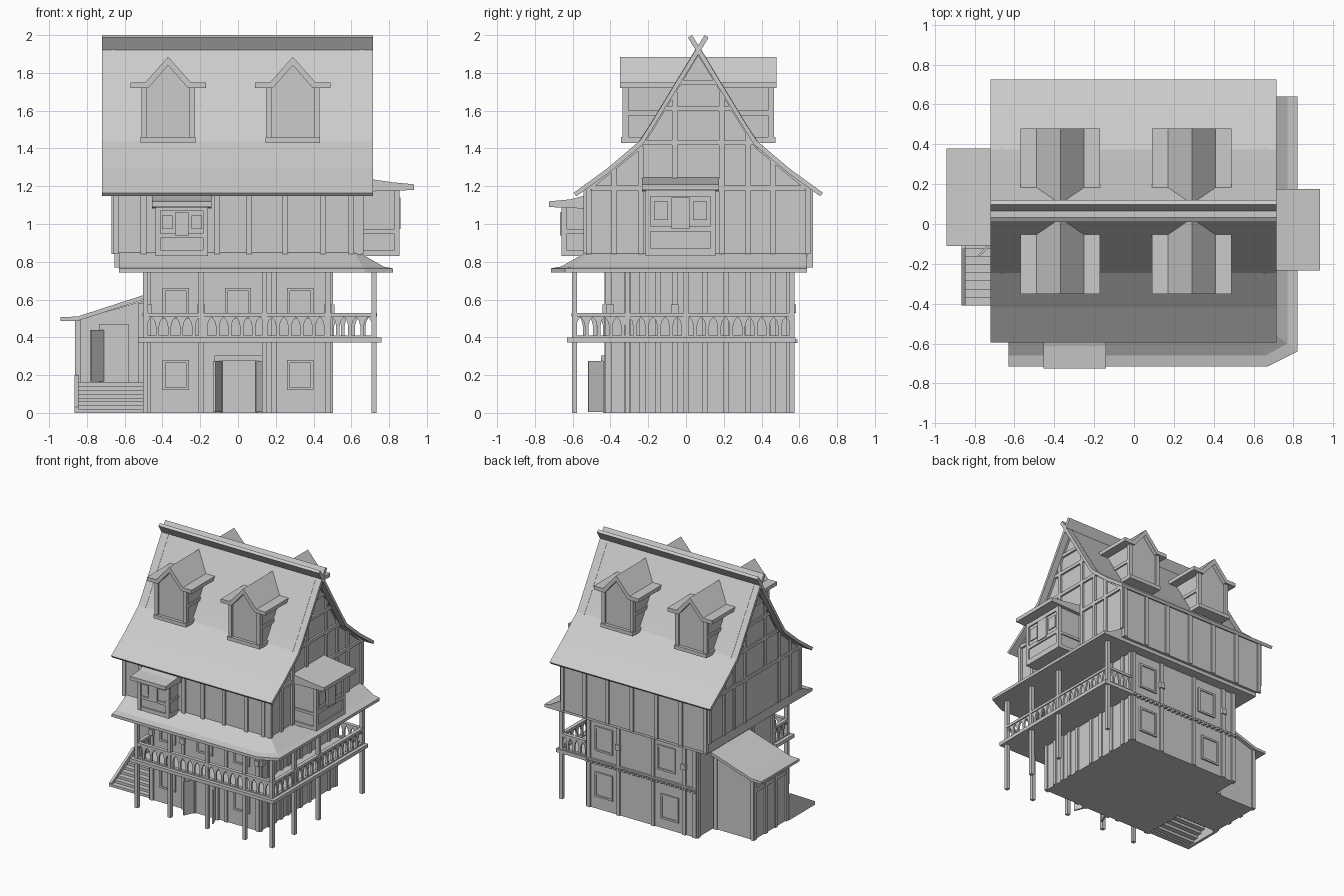
import bpy, bmesh
from mathutils import Vector

if "Cube" in bpy.data.objects:
    bpy.data.objects.remove(bpy.data.objects["Cube"])

YC = 0.065  # y of the main ridge


def make(name, verts, faces):
    me = bpy.data.meshes.new(name)
    bm = bmesh.new()
    vs = [bm.verts.new(v) for v in verts]
    for f in faces:
        bm.faces.new([vs[i] for i in f])
    bmesh.ops.recalc_face_normals(bm, faces=bm.faces)
    bm.to_mesh(me)
    bm.free()
    ob = bpy.data.objects.new(name, me)
    bpy.context.collection.objects.link(ob)
    return ob


def prism(name, pts, axis, a, b):
    """Extrude a 2D outline along axis x (y,z points), y (x,z points) or z (x,y points)."""
    put = {'x': lambda p, t: (t, p[0], p[1]),
           'y': lambda p, t: (p[0], t, p[1]),
           'z': lambda p, t: (p[0], p[1], t)}[axis]
    n = len(pts)
    verts = [put(p, a) for p in pts] + [put(p, b) for p in pts]
    faces = [list(range(n)), list(range(n, 2 * n))]
    faces += [[i, (i + 1) % n, n + (i + 1) % n, n + i] for i in range(n)]
    return make(name, verts, faces)


def box(name, x0, x1, y0, y1, z0, z1):
    return prism(name, [(x0, y0), (x1, y0), (x1, y1), (x0, y1)], 'z', z0, z1)


def beam(name, p, q, w=0.03, d=0.02):
    """Timber between two (y,z) points, returned as a 2D outline."""
    p, q = Vector(p), Vector(q)
    n = (q - p).normalized().orthogonal() * w / 2
    return [p + n, q + n, q - n, p - n]


def wall_box(name, wall, u0, u1, d0, d1, z0, z1):
    """Box on a wall: u along the wall, d outward distance from its plane."""
    side, plane = wall
    if side in ('front', 'back'):
        s = -1 if side == 'front' else 1
        return box(name, u0, u1, plane + s * d0, plane + s * d1, z0, z1)
    s = -1 if side == 'left' else 1
    return box(name, plane + s * d0, plane + s * d1, u0, u1, z0, z1)


# Lower storeys
box("lower_walls", -0.49, 0.49, -0.42, 0.56, 0, 0.78)
F, B, R, L = ('front', -0.42), ('back', 0.56), ('right', 0.49), ('left', -0.49)
for wall, us in ((F, (-0.475, -0.195, 0.19, 0.475)), (B, (-0.475, -0.38, -0.1, 0.21, 0.475)),
                 (R, (-0.41, -0.31, -0.23, -0.15, -0.06, 0.1, 0.21, 0.33, 0.46, 0.545)),
                 (L, (-0.405, -0.15, 0.545))):
    for u in us:
        wall_box("lower_timber", wall, u - 0.015, u + 0.015, -0.01, 0.012, 0, 0.76)
for wall, us in ((F, (-0.475, -0.195, 0.475)), (B, (-0.38, 0.21)), (R, (-0.4, -0.06))):
    for u in us:
        wall_box("timber_joint", wall, u - 0.02, u + 0.02, 0, 0.022, 0.53, 0.575)

# Back dentil band
wall_box("back_band", B, -0.49, 0.49, 0, 0.015, 0.385, 0.4)
for i in range(24):
    u = -0.48 + i * 0.0417
    wall_box("band_dentil", B, u - 0.01, u + 0.01, 0, 0.03, 0.37, 0.388)


def window(wall, u, z, w, h):
    t = 0.015
    for a, b, c, d in ((-w, -w + t, -h, h), (w - t, w, -h, h), (-w, w, -h, -h + t), (-w, w, h - t, h)):
        wall_box("window_frame", wall, u + a, u + b, 0, 0.012, z + c, z + d)
    wall_box("window_pane", wall, u - w, u + w, -0.01, 0.004, z - h, z + h)


for u, zc in ((0.34, 0.2), (-0.25, 0.18), (0.34, 0.57), (-0.22, 0.57)):
    window(B, u, zc, 0.08, 0.1)
for u, zc in ((-0.33, 0.2), (0.33, 0.2), (-0.33, 0.58), (0, 0.58), (0.33, 0.58)):
    window(F, u, zc, 0.07, 0.08)

# Front double door standing open
wall_box("door_panel", F, -0.08, 0.09, 0, 0.006, 0, 0.28)
wall_box("door_lintel", F, -0.125, 0.13, 0, 0.03, 0.275, 0.305)
for x in (-0.1, 0.11):
    wall_box("door_jamb", F, x - 0.02, x + 0.02, 0, 0.02, 0, 0.28)
prism("door_leaf_left", [(-0.08, -0.43), (-0.12, -0.52), (-0.132, -0.515), (-0.092, -0.425)], 'z', 0.005, 0.275)
prism("door_leaf_right", [(0.09, -0.43), (0.13, -0.52), (0.142, -0.515), (0.102, -0.425)], 'z', 0.005, 0.275)

# L shaped balcony deck and its posts
prism("balcony_deck", [(-0.53, -0.63), (0.76, -0.63), (0.76, 0.58), (0.48, 0.58), (0.48, -0.4), (-0.53, -0.4)],
      'z', 0.372, 0.4)
posts = [(x, -0.59) for x in (-0.49, -0.195, 0.14, 0.475, 0.72)] + [(0.72, y) for y in (-0.31, 0.0, 0.56)]
for x, y in posts:
    box("balcony_post", x - 0.014, x + 0.014, y - 0.014, y + 0.014, 0, 0.76)


def railing(axis, a, b, pos, bays):
    """Comb outline of pointed arches with rails above and below."""
    p, g = (b - a) / bays, 0.009
    pts = [(b, 0.515), (a, 0.515)]
    for i in range(bays):
        l, r = a + i * p, a + (i + 1) * p
        m = (l + r) / 2
        pts += [(l, 0.4), (l + g, 0.4), (l + g, 0.46), (l + g + 0.007, 0.487), (m, 0.508),
                (r - g - 0.007, 0.487), (r - g, 0.46), (r - g, 0.4)]
    pts.append((b, 0.4))
    prism("railing_arches", pts, axis, pos - 0.007, pos + 0.007)
    for z0, z1, w in ((0.51, 0.53, 0.015), (0.4, 0.41, 0.012)):
        prism("railing_rail", [(a, z0), (b, z0), (b, z1), (a, z1)], axis, pos - w, pos + w)


railing('y', -0.49, 0.72, -0.59, 19)
railing('x', -0.59, 0.56, 0.72, 18)
railing('y', 0.5, 0.72, 0.56, 4)
railing('x', -0.59, -0.43, -0.49, 3)

# Skirt roof above the balcony
rings = [[(-0.63, -0.715), (0.67, -0.715), (0.82, -0.64), (0.82, 0.64), (-0.63, 0.64)]] * 2
rings = [(rings[0], 0.742), (rings[1], 0.765),
         ([(-0.63, -0.66), (0.66, -0.66), (0.77, -0.6), (0.77, 0.64), (-0.63, 0.64)], 0.775),
         ([(-0.63, -0.52), (0.61, -0.52), (0.63, -0.5), (0.63, 0.64), (-0.63, 0.64)], 0.855)]
verts = [(x, y, z) for ring, z in rings for x, y in ring]
faces = [list(range(5)), list(range(15, 20))]
faces += [[k * 5 + i, k * 5 + (i + 1) % 5, k * 5 + 5 + (i + 1) % 5, k * 5 + 5 + i]
          for k in range(3) for i in range(5)]
make("skirt_roof", verts, faces)

# Upper storey with gables
half = [(-0.53, 1.18), (-0.25, 1.41), (-0.19, 1.5)]
gable = [(2 * YC - y, z) for y, z in reversed(half)]
outline = half + [(YC, 1.92)] + gable
prism("upper_walls", [(0.66, 0.77), (-0.53, 0.77)] + outline, 'x', -0.63, 0.65)
prism("left_gable", [(0.66, 0.84), (-0.53, 0.84)] + outline, 'x', -0.66, -0.62)
for x in (-0.645, -0.5, -0.11, 0.06, 0.25, 0.45, 0.6):
    wall_box("upper_timber", ('front', -0.53), x - 0.015, x + 0.015, -0.01, 0.012, 0.84, 1.18)
for x in (-0.64, -0.42, -0.2, 0.02, 0.24, 0.44, 0.64):
    wall_box("upper_timber", ('back', 0.66), x - 0.015, x + 0.015, -0.01, 0.012, 0.77, 1.18)
for a, b in ((-0.67, -0.655), (0.645, 0.665)):
    for y, z0, z1 in ((-0.515, 0.84, 1.18), (-0.38, 0.84, 1.29), (-0.24, 0.84, 1.41), (-0.06, 1.2, 1.7),
                      (0.19, 0.84, 1.7), (0.33, 0.84, 1.48), (0.46, 0.84, 1.34), (0.645, 0.84, 1.18)):
        box("gable_timber", a, b, y - 0.014, y + 0.014, z0, z1)
    for z, y0, y1 in ((1.19, -0.5, 0.63), (1.43, -0.24, 0.37), (1.61, -0.12, 0.25), (1.75, -0.04, 0.17)):
        box("gable_rail", a, b, y0, y1, z - 0.013, z + 0.013)
    for p, q in zip(outline, outline[1:]):
        prism("gable_rafter", beam("rafter", p, q), 'x', a, b)

# Main roof: two thin curved slopes crossing at the ridge
top = [(-0.595, 1.165), (-0.42, 1.292), (-0.245, 1.44), (-0.19, 1.525), (0.098, 2.0)]
under = [(0.08, 1.995), (-0.172, 1.515), (-0.23, 1.42), (-0.41, 1.27), (-0.58, 1.147)]
under[0] = (0.12, 1.987)
for mir in (False, True):
    pts = [(2 * YC - y, z) if mir else (y, z) for y, z in top + under]
    prism("main_roof_slope", pts, 'x', -0.72, 0.715)

# Four dormers, mirrored over the ridge
for xc in (-0.37, 0.29):
    for mir in (False, True):
        def my(y):
            return 2 * YC - y if mir else y

        def dbox(name, x0, x1, y0, y1, z0, z1):
            box(name, xc + x0, xc + x1, *sorted((my(y0), my(y1))), z0, z1)
        body = [(-0.13, 1.44), (0.13, 1.44), (0.13, 1.735), (0, 1.865), (-0.13, 1.735)]
        prism("dormer_walls", [(xc + x, z) for x, z in body], 'y', my(-0.32), my(0.03))
        roof = [(-0.2, 1.75), (-0.12, 1.75), (0, 1.885), (0.12, 1.75), (0.2, 1.75),
                (0.2, 1.72), (0.105, 1.72), (0, 1.84), (-0.105, 1.72), (-0.2, 1.72)]
        prism("dormer_roof", [(xc + x, z) for x, z in roof], 'y', my(-0.35), my(0.03))
        dbox("dormer_sill", -0.145, 0.145, -0.345, -0.2, 1.43, 1.46)
        for s in (-1, 1):
            e = sorted((s * 0.112, s * 0.142))
            dbox("dormer_post", *e, -0.335, -0.305, 1.45, 1.73)
            e = sorted((s * 0.12, s * 0.14))
            dbox("dormer_side_rail", *e, -0.32, -0.1, 1.575, 1.6)


def bay(wall, u0, u1, depth, z1, roof_d):
    """Jettied bay with framed panes and a lean-to cap."""
    z0 = 0.83
    w, c = u1 - u0, (u0 + u1) / 2
    wall_box("bay_body", wall, u0 + 0.01, u1 - 0.01, -0.02, depth - 0.012, z0, z1)
    for u in (u0, u1 - 0.028):
        wall_box("bay_post", wall, u, u + 0.028, depth - 0.03, depth, z0, z1)
        wall_box("bay_side_rail", wall, u, u + 0.028, 0, depth - 0.01, z0 + 0.12, z0 + 0.14)
        wall_box("bay_foot", wall, u, u + 0.028, 0, depth, z0, z0 + 0.03)
    h = z1 - z0
    for a, b in ((0, 0.12), (0.36, 0.44), (0.88, 1)):
        wall_box("bay_rail", wall, u0, u1, depth - 0.02, depth - 0.002, z0 + a * h, z0 + b * h)
    wall_box("bay_pane", wall, c - 0.13 * w, c + 0.13 * w, depth - 0.02, depth + 0.006, z0 + 0.4 * h, z0 + 0.86 * h)
    for s in (-1, 1):
        wall_box("bay_pane", wall, c + s * 0.28 * w - 0.1 * w, c + s * 0.28 * w + 0.1 * w,
                 depth - 0.02, depth - 0.004, z0 + 0.53 * h, z0 + 0.8 * h)
    side, plane = wall
    s = -1 if side == 'front' else 1
    prof = [(-0.03, z1 - 0.02), (roof_d, z1 - 0.01), (roof_d, z1 + 0.02), (roof_d - 0.11, z1 + 0.03), (-0.03, z1 + 0.06)]
    pts = [(plane + s * d, z) for d, z in prof]
    prism("bay_roof", pts, 'x' if side == 'front' else 'y', u0 - 0.018, u1 + 0.018)


bay(('front', -0.53), -0.437, -0.158, 0.13, 1.1, 0.195)
bay(('right', 0.65), -0.215, 0.157, 0.205, 1.19, 0.283)

# Side shed with lean-to roof
prism("shed_walls", [(-0.85, 0), (-0.48, 0), (-0.48, 0.6), (-0.85, 0.49)], 'y', -0.08, 0.35)
prism("shed_roof", [(-0.94, 0.487), (-0.85, 0.487), (-0.48, 0.605), (-0.48, 0.63), (-0.85, 0.51), (-0.94, 0.507)],
      'y', -0.11, 0.38)
for y in (-0.07, 0.07, 0.2, 0.34):
    wall_box("shed_timber", ('left', -0.85), y - 0.015, y + 0.015, -0.01, 0.012, 0, 0.49)
wall_box("shed_rail", ('left', -0.85), -0.08, 0.35, 0, 0.008, 0.38, 0.41)
for x, h in ((-0.845, 0.49), (-0.515, 0.58)):
    for y in (-0.08, 0.35):
        box("shed_corner", x - 0.014, x + 0.014, y - 0.012, y + 0.012, 0, h)
S = ('front', -0.08)
wall_box("shed_door_frame", S, -0.735, -0.58, 0, 0.015, 0.16, 0.47)
wall_box("shed_door_panel", S, -0.7, -0.6, 0, 0.02, 0.16, 0.44)
prism("shed_door_leaf", [(-0.7, -0.085), (-0.775, -0.165), (-0.783, -0.157), (-0.708, -0.077)], 'z', 0.165, 0.44)

# Stairs up to the shed
for i in range(8):
    y = -0.41 + i * 0.041
    box("stair_step", -0.845, -0.5, y, y + 0.045, max(0, i * 0.02 - 0.01), (i + 1) * 0.02)
prism("stair_side", [(-0.41, 0), (-0.08, 0), (-0.08, 0.2), (-0.12, 0.2), (-0.41, 0.03)], 'x', -0.866, -0.845)
